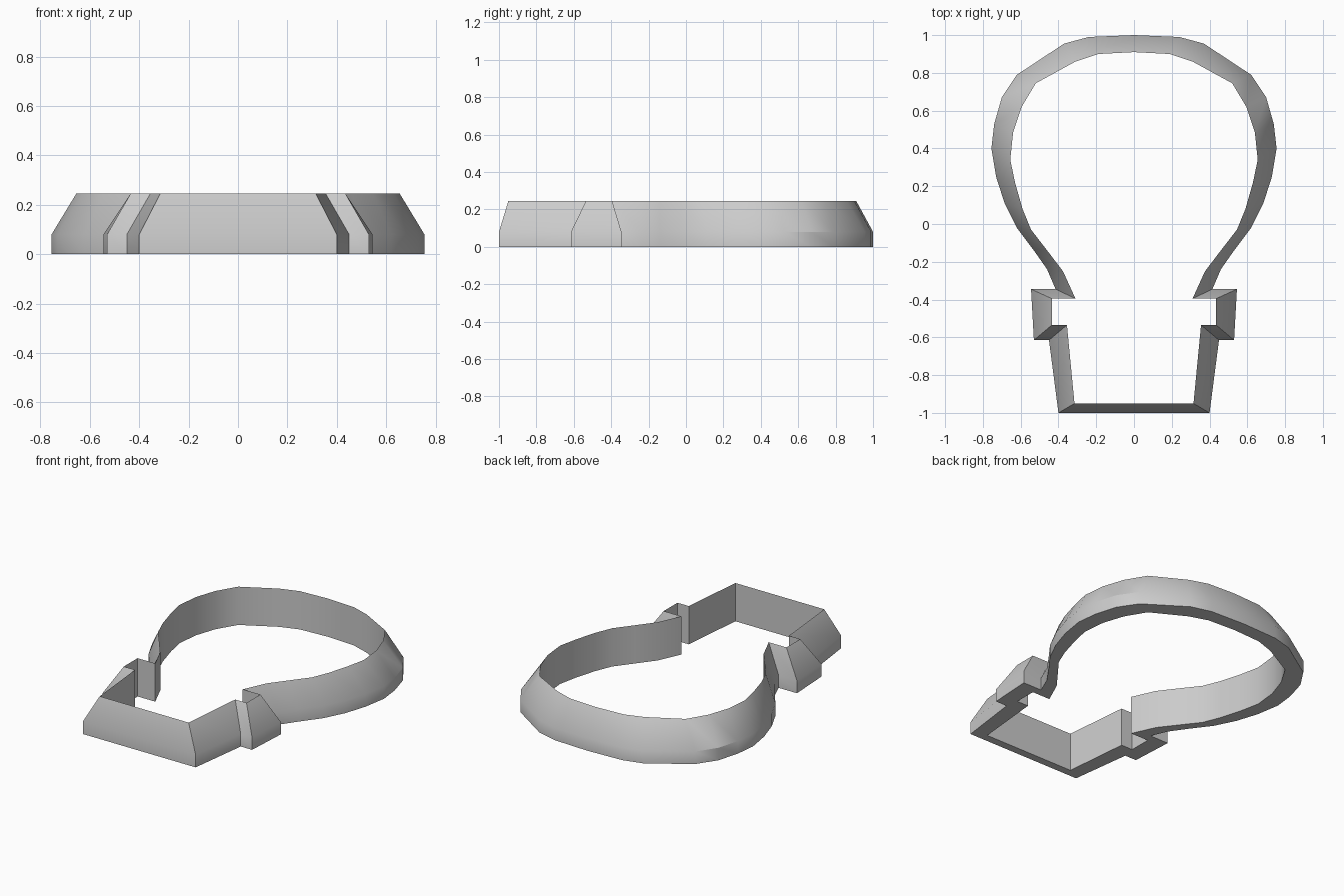
import bpy
import bmesh
import math

cube = bpy.data.objects.get("Cube")
if cube:
    bpy.data.objects.remove(cube, do_unlink=True)

BAND, TOP = 0.08, 0.245

# Half outline from crown to base: outer x, y, then blade x, y
HALF = [
    (0.00, 1.00, 0.00, 0.91),
    (0.24, 0.99, 0.19, 0.90),
    (0.37, 0.955, 0.31, 0.86),
    (0.62, 0.79, 0.52, 0.745),
    (0.70, 0.67, 0.595, 0.62),
    (0.74, 0.53, 0.64, 0.485),
    (0.755, 0.40, 0.655, 0.34),
    (0.73, 0.25, 0.63, 0.22),
    (0.685, 0.11, 0.59, 0.08),
    (0.62, -0.02, 0.545, -0.03),
    (0.53, -0.14, 0.46, -0.14),
    (0.46, -0.24, 0.376, -0.25),
    (0.415, -0.345, 0.31, -0.395),
    # Collar step and tapered base
    (0.545, -0.345, 0.435, -0.395),
    (0.53, -0.615, 0.435, -0.535),
    (0.45, -0.615, 0.355, -0.535),
    (0.40, -1.00, 0.315, -0.95),
]
mirrored = [(-ox, oy, -ix, iy) for ox, oy, ix, iy in reversed(HALF[1:])]
outline = HALF + mirrored

# Cutter wall: upright band outside, bevelled up to a thin blade edge
bm = bmesh.new()
rings = []
for ox, oy, ix, iy in outline:
    section = [(ox, oy, 0), (ox, oy, BAND), (ix, iy, TOP), (ix, iy, 0)]
    rings.append([bm.verts.new(p) for p in section])
for i, ring in enumerate(rings):
    following = rings[(i + 1) % len(rings)]
    for j in range(4):
        k = (j + 1) % 4
        bm.faces.new((ring[j], following[j], following[k], ring[k]))
bmesh.ops.recalc_face_normals(bm, faces=bm.faces[:])

mesh = bpy.data.meshes.new("cutter_wall")
bm.to_mesh(mesh)
bm.free()
wall = bpy.data.objects.new("cutter_wall", mesh)
bpy.context.collection.objects.link(wall)

# Plain grey plastic
grey = bpy.data.materials.new("grey_plastic")
grey.use_nodes = True
colour = (0.6, 0.6, 0.6, 1)
grey.diffuse_color = colour
grey.node_tree.nodes["Principled BSDF"].inputs["Base Color"].default_value = colour
mesh.materials.append(grey)

# Soft bulb, crisp corners
bpy.ops.object.select_all(action="DESELECT")
wall.select_set(True)
bpy.context.view_layer.objects.active = wall
bpy.ops.object.shade_smooth_by_angle(angle=math.radians(33))
